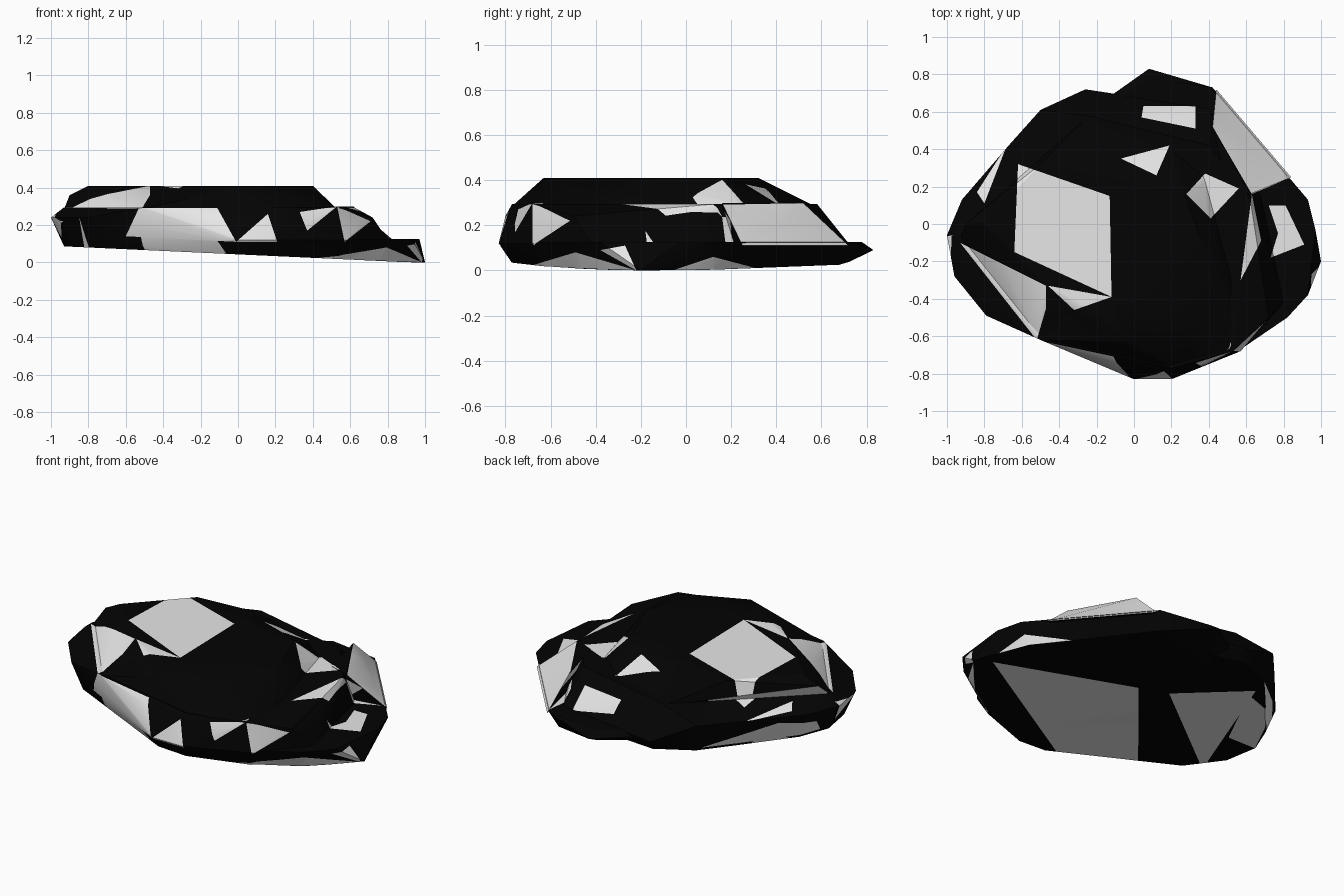
import bpy
import bmesh
from mathutils import Vector

default_cube = bpy.data.objects.get("Cube")
if default_cube:
    bpy.data.objects.remove(default_cube, do_unlink=True)


def make_material(name, value):
    material = bpy.data.materials.new(name)
    material.use_nodes = True
    colour = (value, value, value, 1)
    material.diffuse_color = colour
    material.node_tree.nodes["Principled BSDF"].inputs["Base Color"].default_value = colour
    return material


def level(outline, height):
    """Lift a flat outline to one height."""
    return [(x, y, height) for x, y in outline]


def underside(outline):
    """Draw an outline inward onto the gently tilted base plane."""
    return [(.93 * x, .93 * y, .043 - .043 * x) for x, y in outline]


def make_hull(name, corners):
    """Build a convex faceted stone layer around its corner points."""
    bm = bmesh.new()
    for corner in corners:
        bm.verts.new(corner)
    hull = bmesh.ops.convex_hull(bm, input=bm.verts)
    loose = [v for v in set(hull["geom_interior"]) if isinstance(v, bmesh.types.BMVert)]
    bmesh.ops.delete(bm, geom=loose, context="VERTS")
    bmesh.ops.recalc_face_normals(bm, faces=bm.faces)
    mesh = bpy.data.meshes.new(name)
    bm.to_mesh(mesh)
    bm.free()
    layer = bpy.data.objects.new(name, mesh)
    bpy.context.collection.objects.link(layer)
    return layer


# Broad middle mound with a flat shoulder
shoulder = [(-.93, -.08), (-.5, -.62), (.2, -.77), (.53, -.68), (.57, -.3),
            (.62, .14), (.4, .42), (-.25, .58)]
belt = [(-1, -.06), (-.96, -.28), (-.79, -.49), (.1, -.8), (.72, -.5), (-.5, .61), (-.67, .42), (-.92, .13)]
foot = [(0, -.83), (.2, -.83), (.57, -.68), (.8, -.42), (.68, .15), (.4, .62), (-.26, .72)]
rock = make_hull("rock", level(shoulder, .295) + level(belt, .24) + level(foot, .12)
                 + underside(belt + foot))

# Flat-topped cap on the mound, set back from the shoulder on one side
rim = [(-.8, 0), (-.47, -.33), (0, -.63), (.3, -.5), (.4, -.2), (.27, .16), (-.1, .25), (-.5, .32)]
cap_foot = shoulder[:4] + [(.53, -.3), (.38, .26), (.19, .42), (-.25, .57)]
cap = make_hull("cap", level(rim, .41) + level(cap_foot, .285) + [(-.9, 0, .36)])

# Corner block that slopes down to the ledge
corner_block = make_hull("corner_block", level([(.62, .16), (.42, .52), (.5, .2)], .298)
                         + level([(.84, .25), (.44, .72), (.55, .2)], .11))

# Low ledge that sticks out at the back and at one side, with its two tips
ledge_edge = [(.2, -.8), (.57, -.67), (.82, -.5), (.93, -.38), (.97, -.03),
              (.93, .13), (.82, .25), (.42, .73), (.1, .78), (-.5, .42)]
ledge = make_hull("ledge", level(ledge_edge, .125) + underside(ledge_edge)
                  + [(1, -.2, 0), (.08, .83, .09)])

# Fuse the layers into one solid
for layer in (cap, corner_block, ledge):
    union = rock.modifiers.new("join_" + layer.name, "BOOLEAN")
    union.operation = "UNION"
    union.solver = "EXACT"
    union.object = layer
fused = bpy.data.meshes.new_from_object(rock.evaluated_get(bpy.context.evaluated_depsgraph_get()))
rock.modifiers.clear()
rock.data = fused
for layer in (cap, corner_block, ledge):
    bpy.data.objects.remove(layer, do_unlink=True)

rock.data.materials.clear()
rock.data.materials.append(make_material("black stone", .001))
rock.data.materials.append(make_material("pale grey stone", .8))


def inside(point, outline):
    """Even-odd test of a flat point against an outline."""
    result = False
    for a, b in zip(outline, outline[1:] + outline[:1]):
        if (a[1] > point[1]) != (b[1] > point[1]):
            crossing = a[0] + (point[1] - a[1]) * (b[0] - a[0]) / (b[1] - a[1])
            if point[0] < crossing:
                result = not result
    return result


def facing_faces(bm, outline, direction, axes):
    """Find the faces on one side that the outline's bounds touch."""
    found = []
    for face in bm.faces:
        touches = face.normal.dot(direction) > .12
        for slot, axis in enumerate(axes):
            here = [vert.co[axis] for vert in face.verts]
            there = [point[slot] for point in outline]
            touches = touches and max(here) > min(there) and min(here) < max(there)
        if touches:
            found.append(face)
    return found


def paint_patches(bm, facing, outlines):
    """Cut outlines seen from one side into the surface and make them pale."""
    direction = Vector(facing)
    axes = [axis for axis in range(3) if not facing[axis]]
    for outline in outlines:
        for a, b in zip(outline, outline[1:] + outline[:1]):
            start, along = Vector(), Vector()
            for slot, axis in enumerate(axes):
                start[axis] = a[slot]
                along[axis] = b[slot] - a[slot]
            faces = facing_faces(bm, outline, direction, axes)
            edges = {edge for face in faces for edge in face.edges}
            verts = {vert for face in faces for vert in face.verts}
            bmesh.ops.bisect_plane(bm, geom=list(verts) + list(edges) + faces, dist=.0005,
                                   plane_co=start, plane_no=along.cross(direction).normalized())
            bm.normal_update()
        for face in facing_faces(bm, outline, direction, axes):
            middle = face.calc_center_median()
            if inside([middle[axis] for axis in axes], outline):
                face.material_index = 1


bm = bmesh.new()
bm.from_mesh(rock.data)
bmesh.ops.remove_doubles(bm, verts=bm.verts, dist=.001)
bmesh.ops.triangulate(bm, faces=bm.faces)
bm.normal_update()
for face in bm.faces:
    face.material_index = 0

# Patches on the flat top and its sloping shoulders
paint_patches(bm, (0, 0, 1), [
    [(-.62, .32), (-.13, .15), (-.12, -.39), (-.64, -.15)],
    [(.05, .63), (.33, .63), (.33, .51), (.04, .57)],
    [(-.07, .35), (.19, .42), (.12, .26)],
    [(.28, .16), (.38, .27), (.56, .19), (.41, .03)],
    [(-.93, -.1), (-.47, -.33), (-.47, -.45), (-.52, -.62)],
    [(-.46, -.33), (-.32, -.46), (-.12, -.39)],
])

# Patches on the ledge, the wall above it and the opposite shoulder
paint_patches(bm, (0, 0, 1), [
    [(.63, .16), (.68, -.09), (.57, -.3)],
    [(.72, .1), (.81, .1), (.91, -.11), (.73, -.18), (.77, -.05)],
    [(.44, .72), (.84, .25), (.63, .16), (.42, .52)],
    [(-.68, .42), (-.8, .11), (-.84, .17)],
])

# Patches on the front wall
paint_patches(bm, (0, -1, 0), [
    [(-.53, .29), (-.11, .29), (-.01, .11), (-.6, .14)],
    [(-.01, .11), (.16, .26), (.21, .11)],
    [(.33, .27), (.53, .3), (.37, .17)],
    [(.53, .3), (.71, .22), (.57, .11)],
])

# Patches low on both sides
paint_patches(bm, (1, 0, 0), [
    [(-.69, .02), (-.49, .08), (-.22, 0)],
    [(-.38, .09), (-.27, .11), (-.22, 0)],
    [(-.06, 0), (.12, .06), (.31, .01)],
])
paint_patches(bm, (-1, 0, 0), [
    [(.55, .08), (.25, .2), (.05, .17), (0, .1)],
    [(-.06, .26), (-.3, .22), (-.1, .13)],
])

# Large patches underneath
paint_patches(bm, (0, 0, -1), [
    [(.9, -.15), (.05, .1), (-.55, -.62), (-.15, -.8)],
    [(-.13, .15), (-.5, .46), (-.85, -.42)],
    [(-.5, .4), (-.75, .3), (-.93, -.06), (-.73, -.05)],
])

bm.to_mesh(rock.data)
bm.free()

# Soft facets with crisp ridges
bpy.ops.object.select_all(action="DESELECT")
rock.select_set(True)
bpy.context.view_layer.objects.active = rock
bpy.ops.object.shade_smooth_by_angle(angle=.5)
